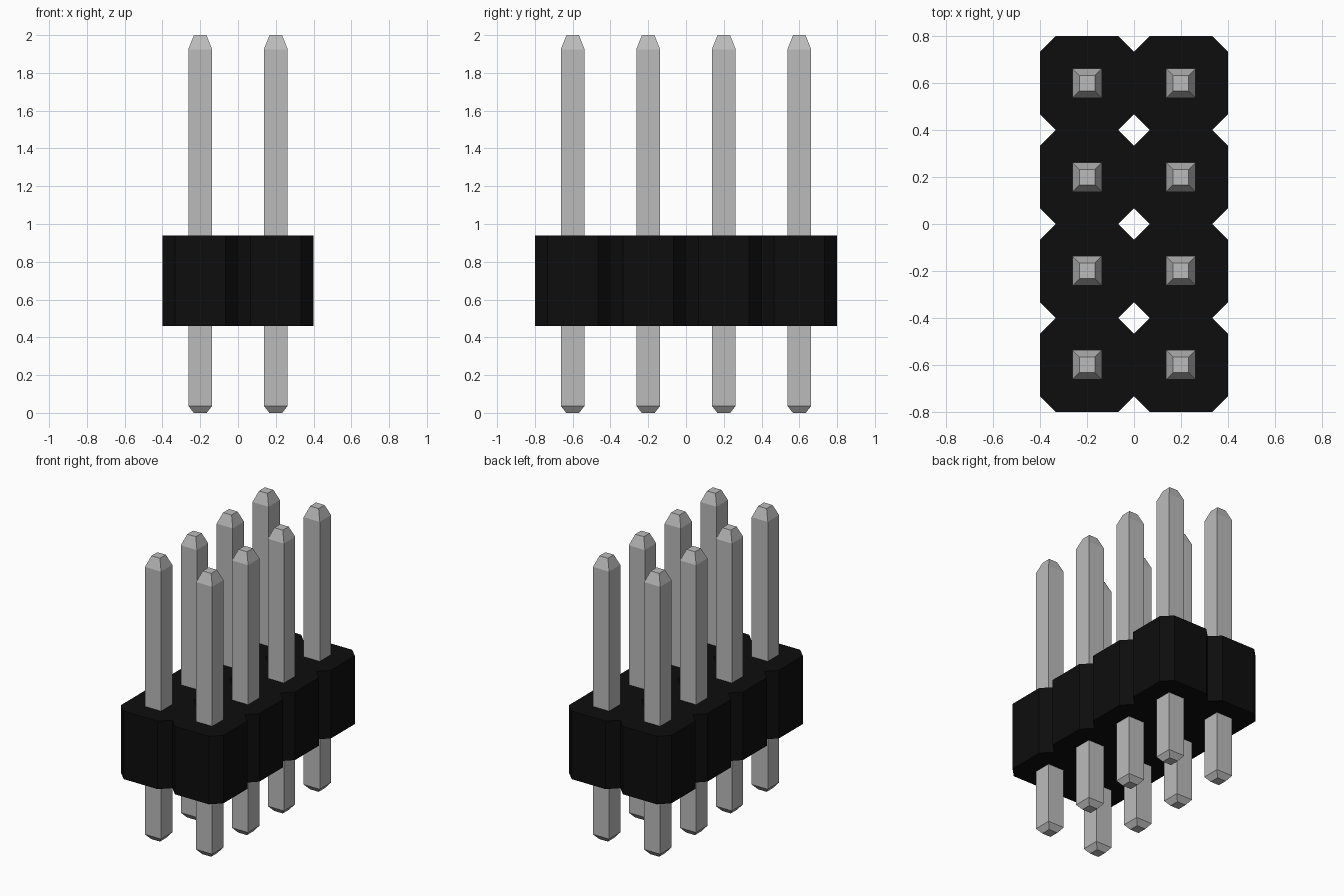
import bpy, bmesh

if "Cube" in bpy.data.objects:
    bpy.data.objects.remove(bpy.data.objects["Cube"])

PITCH, HALF, CUT = 0.4, 0.2, 0.067
XS = (-0.2, 0.2)
YS = (-0.6, -0.2, 0.2, 0.6)


def material(name, value):
    m = bpy.data.materials.new(name)
    m.diffuse_color = (value, value, value, 1)
    m.use_nodes = True
    m.node_tree.nodes["Principled BSDF"].inputs["Base Color"].default_value = m.diffuse_color
    return m


def make_object(name, bm, mat):
    mesh = bpy.data.meshes.new(name)
    bm.to_mesh(mesh)
    bm.free()
    mesh.materials.append(mat)
    ob = bpy.data.objects.new(name, mesh)
    bpy.context.collection.objects.link(ob)
    return ob


black = material("black plastic", 0.004)
metal = material("grey metal", 0.5)

# Housing: a sheet of joined octagonal cells, thickened upward
k = HALF - CUT
octagon = [(HALF, -k), (HALF, k), (k, HALF), (-k, HALF),
           (-HALF, k), (-HALF, -k), (-k, -HALF), (k, -HALF)]
bm = bmesh.new()
for cx in XS:
    for cy in YS:
        bm.faces.new([bm.verts.new((cx + x, cy + y, 0.46)) for x, y in octagon])
bmesh.ops.remove_doubles(bm, verts=bm.verts[:], dist=0.001)
housing = make_object("housing", bm, black)
thick = housing.modifiers.new("thickness", "SOLIDIFY")
thick.thickness = 0.48
thick.offset = 1

# Pins: square posts with tapered ends, sharing one mesh
bm = bmesh.new()
rings = []
for z, r in ((0, 0.034), (0.037, 0.063), (1.925, 0.063), (2.0, 0.033)):
    rings.append([bm.verts.new((x * r, y * r, z))
                  for x, y in ((-1, -1), (1, -1), (1, 1), (-1, 1))])
for lo, hi in zip(rings, rings[1:]):
    for i in range(4):
        j = (i + 1) % 4
        bm.faces.new((lo[i], lo[j], hi[j], hi[i]))
bm.faces.new(rings[0][::-1])
bm.faces.new(rings[-1])
first = make_object("pin", bm, metal)
first.location = (XS[0], YS[0], 0)
for cx in XS:
    for cy in YS:
        if (cx, cy) != (XS[0], YS[0]):
            pin = first.copy()
            pin.location = (cx, cy, 0)
            bpy.context.collection.objects.link(pin)
